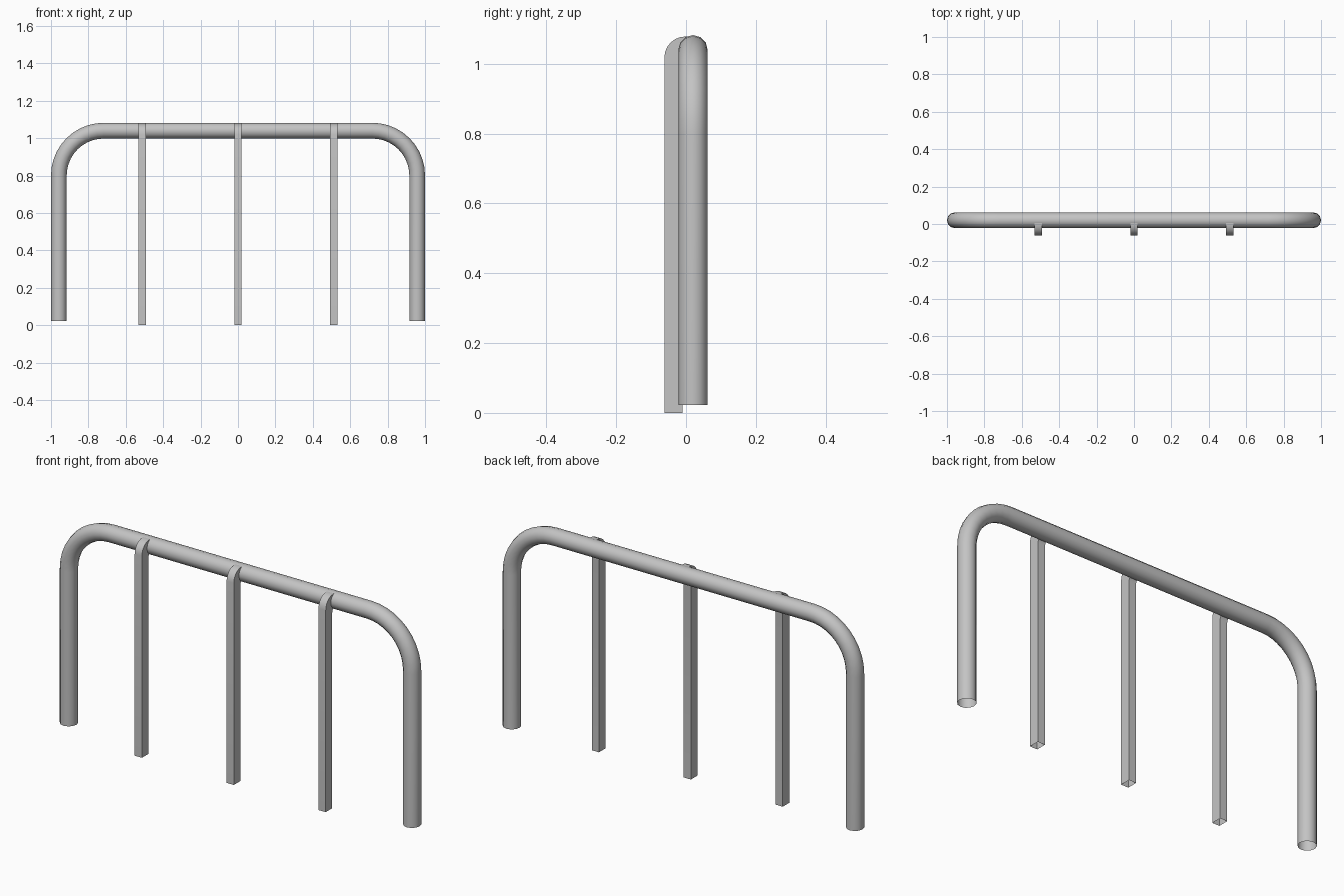
import bpy, bmesh
from math import sin, cos, pi, radians

if "Cube" in bpy.data.objects:
    bpy.data.objects.remove(bpy.data.objects["Cube"])

# Single grey metal
GREY = (0.55, 0.55, 0.55, 1.0)
metal = bpy.data.materials.new("grey metal")
metal.use_nodes = True
metal.diffuse_color = GREY
metal.node_tree.nodes["Principled BSDF"].inputs["Base Color"].default_value = GREY


def loft(name, rings):
    """Skin a list of closed rings into an open-ended tube."""
    bm = bmesh.new()
    loops = [[bm.verts.new(p) for p in ring] for ring in rings]
    for a, b in zip(loops, loops[1:]):
        n = len(a)
        for i in range(n):
            j = (i + 1) % n
            bm.faces.new((a[i], a[j], b[j], b[i]))
    bmesh.ops.recalc_face_normals(bm, faces=bm.faces)
    mesh = bpy.data.meshes.new(name)
    bm.to_mesh(mesh)
    bm.free()
    mesh.materials.append(metal)
    obj = bpy.data.objects.new(name, mesh)
    bpy.context.collection.objects.link(obj)
    bpy.ops.object.select_all(action='DESELECT')
    obj.select_set(True)
    bpy.context.view_layer.objects.active = obj
    bpy.ops.object.shade_smooth_by_angle(angle=radians(40))
    return obj


# Bent rail: round pipe with two quarter bends and open feet
RADIUS, RAIL_Y, SIDES = 0.042, 0.02, 12
LEG_X, RAIL_Z, FOOT_Z, BEND = 0.958, 1.04, 0.022, 0.24
STEPS = 10

half = [(LEG_X, FOOT_Z, 0.0)]
for i in range(STEPS + 1):
    a = pi / 2 * i / STEPS
    half.append((LEG_X - BEND + BEND * cos(a), RAIL_Z - BEND + BEND * sin(a), a))
path = half + [(-x, z, pi - a) for x, z, a in reversed(half)]

rings = []
for x, z, a in path:
    ring = []
    for k in range(SIDES):
        t = 2 * pi * k / SIDES
        out = RADIUS * cos(t)
        ring.append((x + out * cos(a), RAIL_Y + RADIUS * sin(t), z + out * sin(a)))
    rings.append(ring)
loft("bent_rail", rings)

# Upright bars: square section, tops curling back into the rail
HALF_W, FRONT_Y, BACK_Y, CURL_Z = 0.02, -0.062, -0.01, 1.018
CURL_R, CURL_STEPS = 0.06, 6

# Each section pairs a front point with a back point, as (y, z)
sections = [((FRONT_Y, 0.0), (BACK_Y, 0.0))]
for i in range(CURL_STEPS + 1):
    a = pi / 2 * i / CURL_STEPS
    front = (FRONT_Y + CURL_R * (1 - cos(a)), CURL_Z + CURL_R * sin(a))
    back = (BACK_Y + 0.022 * (1 - cos(a)), 0.985 + 0.03 * sin(a))
    sections.append((front, back))
sections.append(((0.012, CURL_Z + CURL_R), (0.02, 1.015)))

for name, x in (("right_bar", -0.513), ("middle_bar", 0.0), ("left_bar", 0.513)):
    loft(name, [[(x - HALF_W, *f), (x + HALF_W, *f), (x + HALF_W, *b), (x - HALF_W, *b)]
                for f, b in sections])
